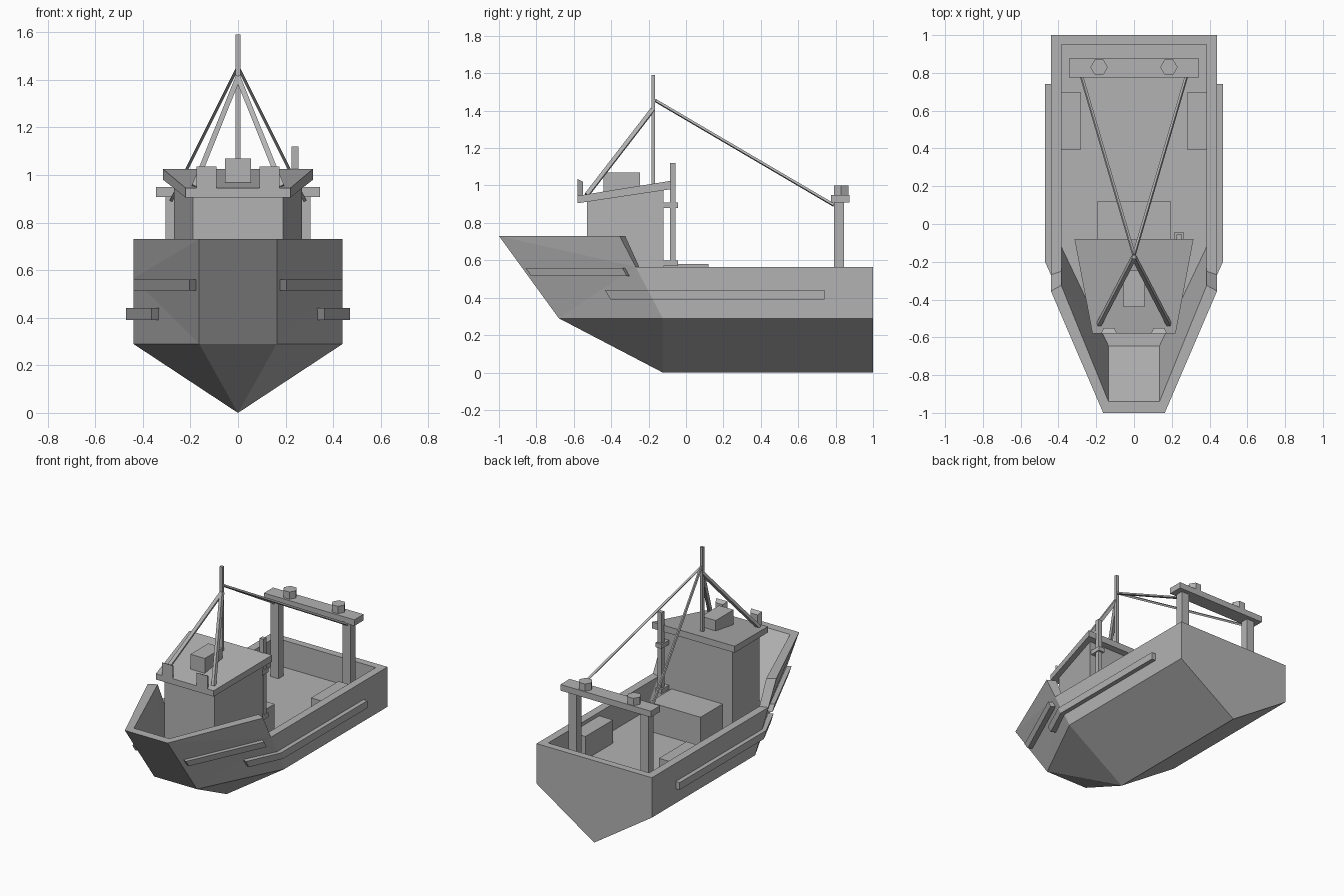
import bpy, bmesh
from mathutils import Vector

cube = bpy.data.objects.get("Cube")
if cube:
    bpy.data.objects.remove(cube)

grey = bpy.data.materials.new("plain grey")
grey.use_nodes = True
COLOR = (0.45, 0.45, 0.45, 1)
grey.diffuse_color = COLOR
grey.node_tree.nodes["Principled BSDF"].inputs["Base Color"].default_value = COLOR


def make(name, verts, faces, mirror=False):
    mesh = bpy.data.meshes.new(name)
    mesh.from_pydata([tuple(v) for v in verts], [], faces)
    bm = bmesh.new()
    bm.from_mesh(mesh)
    bmesh.ops.recalc_face_normals(bm, faces=bm.faces)
    bm.to_mesh(mesh)
    bm.free()
    mesh.materials.append(grey)
    obj = bpy.data.objects.new(name, mesh)
    bpy.context.collection.objects.link(obj)
    if mirror:
        obj.modifiers.new("Mirror", "MIRROR").use_clip = True


def loft(name, rings, mirror=False):
    """Skin equal-length rings and cap both ends."""
    n = len(rings[0])
    faces = [tuple(range(n)), tuple(range((len(rings) - 1) * n, len(rings) * n))]
    for r in range(len(rings) - 1):
        for i in range(n):
            j = (i + 1) % n
            faces.append((r * n + i, r * n + j, r * n + n + j, r * n + n + i))
    make(name, [v for ring in rings for v in ring], faces, mirror)


def box(name, x, y, z, mirror=False):
    loft(name, [[(x[0], y[0], h), (x[1], y[0], h), (x[1], y[1], h), (x[0], y[1], h)]
                for h in z], mirror)


def rod(name, a, b, width):
    """Mirrored square bar between two points."""
    a, b = Vector(a), Vector(b)
    d = (b - a).normalized()
    side = d.cross(Vector((0, 1, 0))).normalized() * width / 2
    up = d.cross(side).normalized() * width / 2
    ring = [side + up, up - side, -side - up, side - up]
    loft(name, [[a + o for o in ring], [b + o for o in ring]], True)


# Hull: one half, mirrored across the keel
W, IN, BOW, BOW_IN = 0.44, 0.385, 0.163, 0.135
RAIL, PROW, CHINE, DECK = 0.565, 0.73, 0.29, 0.38
keel_f, keel_b = (0, -0.125, 0), (0, 1, 0)
chine_c, chine_f = (0, -0.68, CHINE), (BOW, -0.68, CHINE)
chine_m, chine_b = (W, -0.125, CHINE), (W, 1, CHINE)
deck_c, deck_f = (0, -0.645, DECK), (BOW_IN, -0.645, DECK)
deck_m, deck_b, deck_bc = (IN, -0.12, DECK), (IN, 0.95, DECK), (0, 0.95, DECK)
# Both rail edges run from the stem to the middle of the stern
outer = [(0, -1, PROW), (BOW, -1, PROW), (W, -0.355, PROW),
         (W, -0.269, RAIL), (W, 1, RAIL), (0, 1, RAIL)]
inner = [(0, -0.94, PROW), (BOW_IN, -0.94, PROW), (IN, -0.325, PROW),
         (IN, -0.25, RAIL), (IN, 0.95, RAIL), (0, 0.95, RAIL)]
stem, prow, step_t, step_b, rail_b, rail_c = outer
in_stem, in_prow, in_step_t, in_step_b, in_rail_b, in_rail_c = inner
bottom = [(keel_f, chine_c, chine_f), (keel_f, chine_f, chine_m),
          (keel_f, chine_m, chine_b, keel_b)]
sides = [(chine_c, stem, prow, chine_f), (chine_f, prow, step_b),
         (prow, step_t, step_b), (chine_f, step_b, chine_m),
         (chine_m, step_b, rail_b, chine_b), (keel_b, chine_b, rail_b, rail_c)]
rim = [(outer[i], inner[i], inner[i + 1], outer[i + 1]) for i in range(len(outer) - 1)]
inside = [(in_stem, deck_c, deck_f, in_prow), (in_prow, deck_f, in_step_t),
          (in_step_t, deck_f, deck_m, in_step_b), (in_step_b, deck_m, deck_b, in_rail_b),
          (in_rail_b, deck_b, deck_bc, in_rail_c),
          (deck_c, deck_bc, deck_b, deck_m, deck_f)]
hull_faces = bottom + sides + rim + inside
points = sorted({p for face in hull_faces for p in face})
make("hull", points, [[points.index(p) for p in face] for face in hull_faces], True)


# Rubbing strakes that follow the flared bow
def bow_point(t, z):
    """Point on the bow side: t=0 at the shoulder, t=1 at the stem."""
    k = (z - CHINE) / (PROW - CHINE)
    shoulder = Vector((W, -0.125 - 0.23 * k, z))
    return shoulder.lerp(Vector((BOW, -0.68 - 0.32 * k, z)), t)


def strake_ring(point, out, low, high):
    a, b = point(low), point(high)
    return [a - out * 0.3, a + out, b + out, b - out * 0.3]


bow_out = Vector((0.027, -0.013, 0))
side_out = Vector((0.03, 0, 0))
loft("bow_strake", [strake_ring(lambda z: bow_point(t, z), bow_out, 0.515, 0.56)
                    for t in (0.95, 0.1)], True)
loft("side_strake", [
    strake_ring(lambda z: bow_point(0.37, z), bow_out, 0.39, 0.44),
    strake_ring(lambda z: bow_point(0, z), side_out, 0.39, 0.44),
    strake_ring(lambda z: Vector((W, 0.74, z)), side_out, 0.39, 0.44)], True)


# Wheelhouse with a sloping roof, both wider toward the stern
def tapered(name, front, back):
    """Each end is (half width, y, low z, high z)."""
    loft(name, [[(-w, y, lo), (w, y, lo), (w, y, hi), (-w, y, hi)]
                for w, y, lo, hi in (front, back)])


tapered("wheelhouse", (0.19, -0.53, DECK, 0.93), (0.27, -0.12, DECK, 0.99))
tapered("wheelhouse_roof", (0.22, -0.58, 0.905, 0.945), (0.315, -0.08, 0.98, 1.025))
box("roof_box", (-0.055, 0.055), (-0.44, -0.245), (0.96, 1.07))
loft("roof_lamp", [[(a, y, lo), (b, y, lo), (b, y, hi), (a, y, hi)]
                   for a, b, y, lo, hi in ((0.09, 0.175, -0.58, 0.94, 1.035),
                                           (0.105, 0.16, -0.55, 0.945, 1.02))], True)

# Mast and stays
box("mast", (-0.01, 0.01), (-0.185, -0.165), (1.0, 1.59))
rod("front_stay", (0, -0.175, 1.41), (0.185, -0.53, 0.95), 0.022)
rod("rear_stay", (0, -0.165, 1.455), (0.28, 0.79, 0.895), 0.013)

# Exhaust pipe behind the wheelhouse
box("exhaust_pipe", (0.225, 0.255), (-0.085, -0.055), (0.57, 1.12))
for name, z in (("exhaust_foot", 0.57), ("exhaust_bracket", 0.88)):
    box(name, (0.215, 0.262), (-0.125, -0.042), (z, z + 0.03))

# Deck boxes
box("hatch_box", (-0.195, 0.195), (-0.13, 0.12), (DECK, 0.58))
box("side_locker", (0.28, IN), (0.395, 0.695), (DECK, 0.54), True)

# Stern gantry with lamps
box("gantry_post", (0.245, 0.305), (0.79, 0.845), (DECK, 0.92), True)
box("gantry_beam", (-0.345, 0.345), (0.775, 0.875), (0.908, 0.95))
for side, x in (("left", 0.185), ("right", -0.185)):
    bpy.ops.mesh.primitive_cylinder_add(vertices=6, radius=0.046, depth=0.05,
                                        location=(x, 0.83, 0.975), rotation=(0, 0, 0.5236))
    lamp = bpy.context.object
    lamp.name = side + "_gantry_lamp"
    lamp.data.materials.append(grey)
